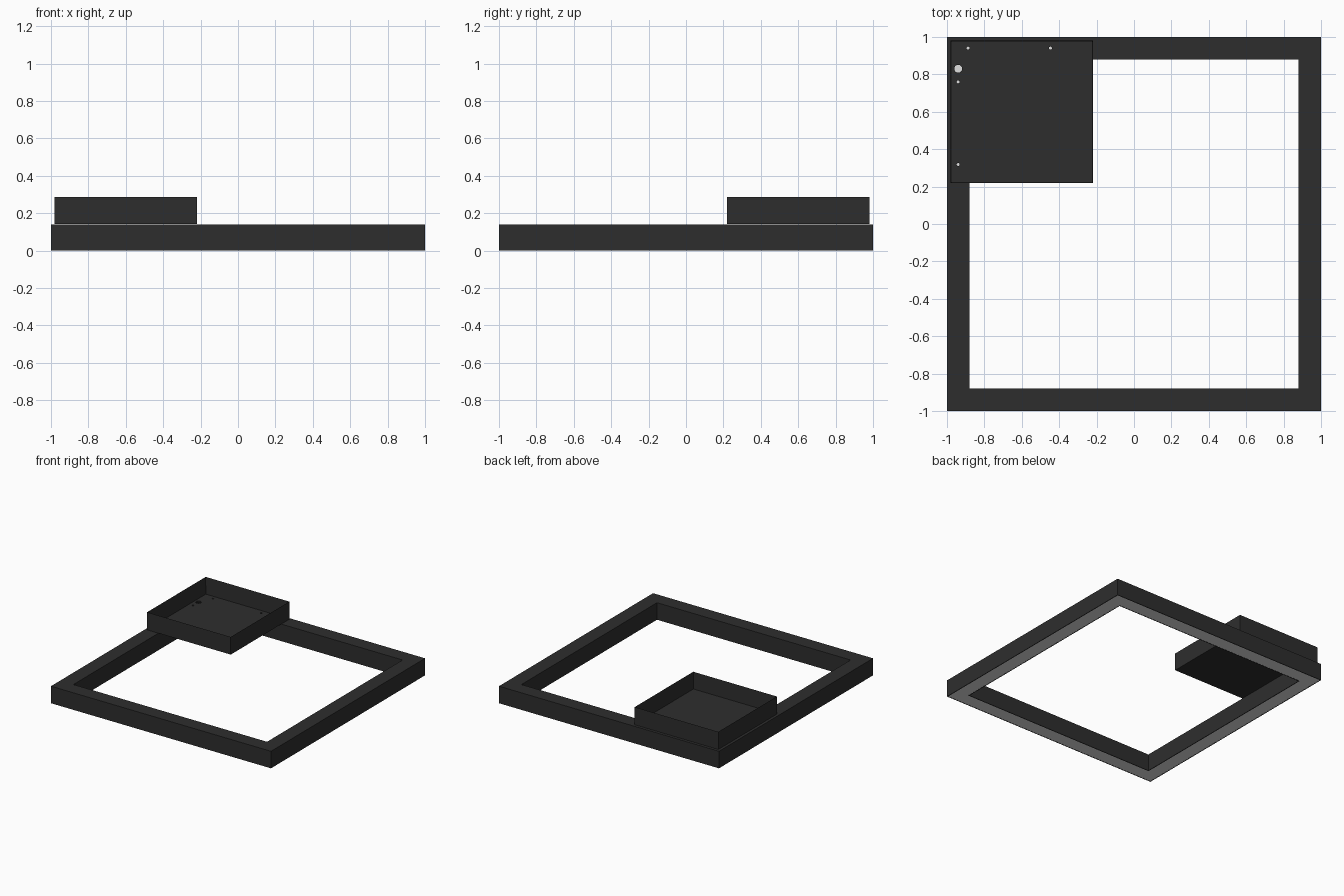
import bpy, bmesh
from mathutils import Vector

if "Cube" in bpy.data.objects:
    bpy.data.objects.remove(bpy.data.objects["Cube"], do_unlink=True)

WALL = 0.006      # sheet thickness
BAR = 0.12        # width of a frame bar
TOP = 0.14        # height of the frame
SIDES = [(-1, -1), (1, -1), (1, 1), (-1, 1)]


def material(name, value):
    mat = bpy.data.materials.new(name)
    mat.use_nodes = True
    colour = (value, value, value, 1)
    mat.diffuse_color = colour
    mat.node_tree.nodes["Principled BSDF"].inputs["Base Color"].default_value = colour
    return mat


black = material("matte black", 0.027)
white = material("diffuser white", 0.75)


def finish(name, bm, mat):
    bmesh.ops.recalc_face_normals(bm, faces=bm.faces)
    mesh = bpy.data.meshes.new(name)
    bm.to_mesh(mesh)
    bm.free()
    obj = bpy.data.objects.new(name, mesh)
    bpy.context.collection.objects.link(obj)
    mesh.materials.append(mat)
    return obj


def square_ring(name, profile, mat):
    """Sweep a closed (inset, height) profile round a square with mitred corners."""
    bm = bmesh.new()
    rings = [[bm.verts.new((sx * (1 - d), sy * (1 - d), z)) for d, z in profile]
             for sx, sy in SIDES]
    n = len(profile)
    for i in range(4):
        a, b = rings[i], rings[(i + 1) % 4]
        for j in range(n):
            k = (j + 1) % n
            bm.faces.new((a[j], a[k], b[k], b[j]))
    return finish(name, bm, mat)


# Hollow frame, open underneath
inner = BAR - WALL
frame = square_ring("frame_channel", [
    (0, 0), (0, TOP), (BAR, TOP), (BAR, 0),
    (inner, 0), (inner, TOP - WALL), (WALL, TOP - WALL), (WALL, 0)], black)

# Light diffuser closing the underside
square_ring("diffuser_strip", [
    (WALL, 0.001), (WALL, WALL), (inner, WALL), (inner, 0.001)], white)

# Open tray on the back right corner
bm = bmesh.new()
bmesh.ops.create_cube(bm, size=1)
for v in bm.verts:
    v.co = Vector((-0.6 + v.co.x * 0.76, 0.6 + v.co.y * 0.76, 0.2145 + v.co.z * 0.145))
lid = max(bm.faces, key=lambda f: f.calc_center_median().z)
bmesh.ops.inset_individual(bm, faces=[lid], thickness=WALL)
bmesh.ops.translate(bm, verts=lid.verts, vec=(0, 0, WALL - 0.145))
tray = finish("control_tray", bm, black)

# Cable hole and screw holes through tray floor and frame top
bm = bmesh.new()
holes = [(-0.94, 0.83, 0.021)] + [(x, y, 0.008) for x, y in (
    (-0.94, 0.76), (-0.94, 0.318), (-0.887, 0.94), (-0.447, 0.94))]
for x, y, r in holes:
    made = bmesh.ops.create_cone(bm, cap_ends=True, segments=24,
                                 radius1=r, radius2=r, depth=0.06)
    bmesh.ops.translate(bm, verts=made["verts"], vec=(x, y, TOP))
cutter = finish("hole_cutter", bm, black)
cutter.hide_render = True
cutter.hide_viewport = True
cutter.display_type = 'WIRE'

for part in (frame, tray):
    cut = part.modifiers.new("holes", 'BOOLEAN')
    cut.operation = 'DIFFERENCE'
    cut.solver = 'EXACT'
    cut.object = cutter
